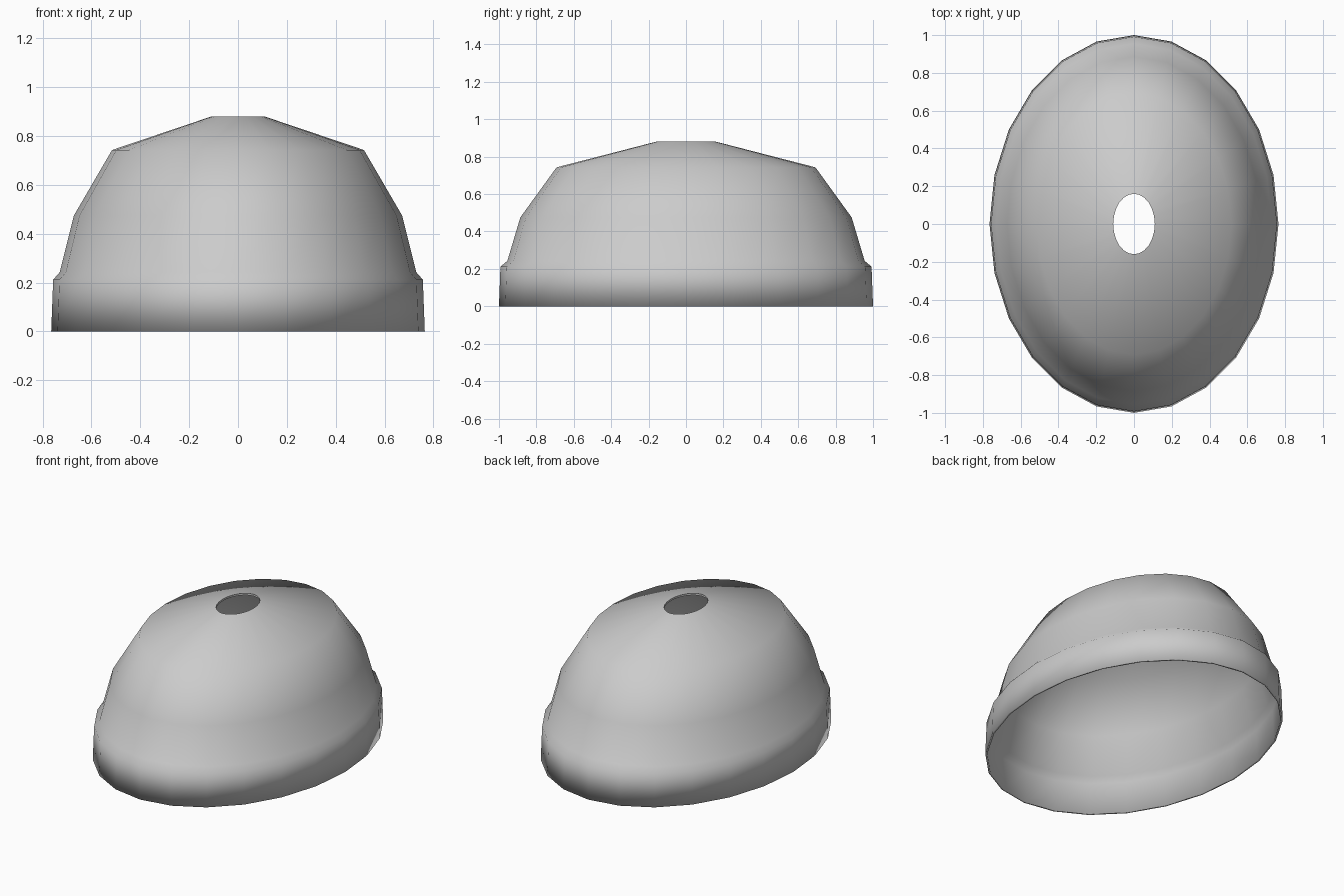
import bpy, bmesh, math

cube = bpy.data.objects.get("Cube")
if cube:
    bpy.data.objects.remove(cube, do_unlink=True)

SIDES = 24
WALL = 0.012

# Outer rings from base to hole: half width, half depth, height
outer = [
    (0.765, 1.0, 0.0),
    (0.757, 0.992, 0.212),
    (0.73, 0.955, 0.243),
    (0.672, 0.886, 0.475),
    (0.516, 0.692, 0.743),
    (0.11, 0.16, 0.88),
]
# Inner rings follow the outer ones at wall thickness
inner = [(rx - WALL, ry - WALL, z if z == 0 else z - WALL) for rx, ry, z in outer]
inner[-1] = (outer[-1][0], outer[-1][1], outer[-1][2] - WALL)

grey = bpy.data.materials.new("light grey")
grey.use_nodes = True
colour = (0.6, 0.6, 0.6, 1)
grey.diffuse_color = colour
grey.node_tree.nodes["Principled BSDF"].inputs["Base Color"].default_value = colour


def add_ring(bm, rx, ry, z):
    angles = [2 * math.pi * i / SIDES for i in range(SIDES)]
    return [bm.verts.new((rx * math.cos(a), ry * math.sin(a), z)) for a in angles]


def bridge(bm, low, high):
    for i in range(SIDES):
        j = (i + 1) % SIDES
        bm.faces.new((low[i], low[j], high[j], high[i]))


# Closed loop of rings: up the outside, through the hole, down the inside
bm = bmesh.new()
rings = [add_ring(bm, *r) for r in outer + inner[::-1]]
for k, ring in enumerate(rings):
    bridge(bm, ring, rings[(k + 1) % len(rings)])
bmesh.ops.recalc_face_normals(bm, faces=bm.faces)

# Smooth shell with a crisp hole edge
for f in bm.faces:
    f.smooth = True
for ring in rings[len(outer) - 1:len(outer) + 1]:
    for i in range(SIDES):
        bm.edges.get((ring[i], ring[(i + 1) % SIDES])).smooth = False

mesh = bpy.data.meshes.new("dome_shell")
bm.to_mesh(mesh)
bm.free()
mesh.materials.append(grey)
shell = bpy.data.objects.new("dome_shell", mesh)
bpy.context.collection.objects.link(shell)
